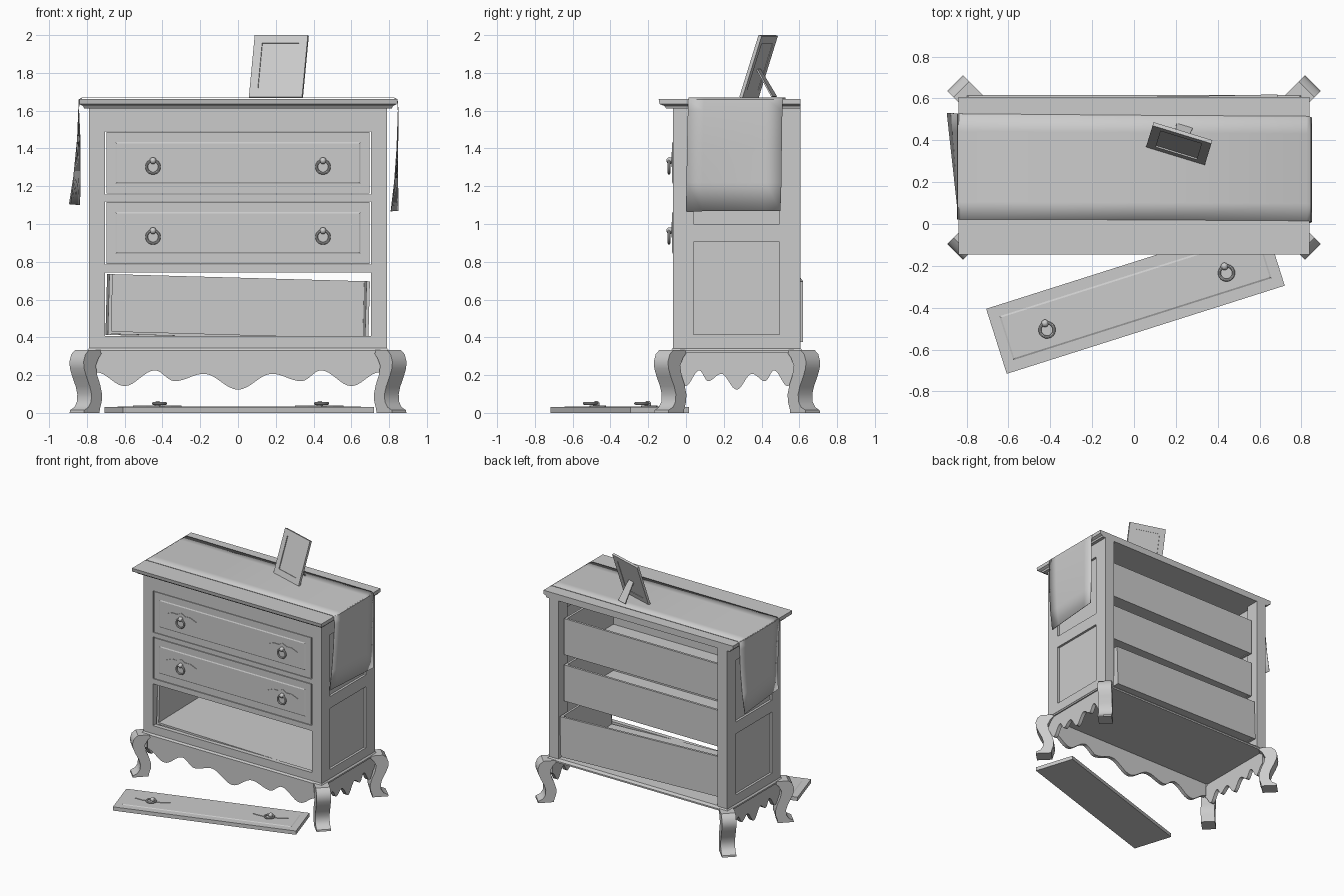
import bpy, bmesh, math
from mathutils import Matrix, Vector

if "Cube" in bpy.data.objects:
    bpy.data.objects.remove(bpy.data.objects["Cube"])

T = Matrix.Translation
def R(deg, axis): return Matrix.Rotation(math.radians(deg), 4, axis)
I = Matrix.Identity(4)

grey = bpy.data.materials.new("plain_grey")
grey.diffuse_color = (0.6, 0.6, 0.6, 1)
grey.use_nodes = True
grey.node_tree.nodes["Principled BSDF"].inputs["Base Color"].default_value = grey.diffuse_color


def finish(name, bm, M=I, smooth=False, recalc=True):
    if recalc:
        bmesh.ops.recalc_face_normals(bm, faces=bm.faces[:])
    me = bpy.data.meshes.new(name)
    bm.to_mesh(me)
    bm.free()
    me.materials.append(grey)
    if smooth:
        for p in me.polygons:
            p.use_smooth = True
        me.set_sharp_from_angle(angle=math.radians(35))
    ob = bpy.data.objects.new(name, me)
    ob.matrix_world = M
    bpy.context.collection.objects.link(ob)
    return ob


def loft(name, rings, M=I, smooth=False):
    """Skin closed rings of points and cap both ends."""
    bm = bmesh.new()
    vs = [[bm.verts.new(p) for p in r] for r in rings]
    n = len(vs[0])
    for a, b in zip(vs, vs[1:]):
        for i in range(n):
            bm.faces.new((a[i], a[(i + 1) % n], b[(i + 1) % n], b[i]))
    bm.faces.new(vs[0])
    bm.faces.new(vs[-1])
    return finish(name, bm, M, smooth)


def rect(x0, x1, y0, y1, z):
    return [(x0, y0, z), (x1, y0, z), (x1, y1, z), (x0, y1, z)]


def box(name, x0, x1, y0, y1, z0, z1, M=I):
    return loft(name, [rect(x0, x1, y0, y1, z0), rect(x0, x1, y0, y1, z1)], M)


def prism(name, pts, y0, y1, M=I, smooth=False):
    return loft(name, [[(x, y, z) for x, z in pts] for y in (y0, y1)], M, smooth)


CY = 0.268                      # depth centre of the cabinet
F, B = -0.07, 0.606             # front and back planes

# Top board with moulded edge, and base board
loft("top_board", [rect(-x, x, y, B, z) for x, y, z in
     [(.815, -.105, 1.612), (.82, -.115, 1.625), (.84, -.14, 1.635), (.84, -.145, 1.663)]])
loft("base_board", [rect(-x, x, CY - y, CY + y, z) for x, y, z in
     [(.80, .348, .318), (.80, .348, .33), (.785, .335, .348)]])

# Corner posts, side rails and recessed side panels
for s, side in ((-1, "left"), (1, "right")):
    def sbox(name, a, b, *r):
        box(f"{side}_{name}", min(s * a, s * b), max(s * a, s * b), *r)
    sbox("front_post", .705, .79, F, .04, .34, 1.615)
    sbox("back_post", .705, .79, .495, B, .34, 1.615)
    for i, (z0, z1) in enumerate([(.34, .415), (.905, 1.0), (1.495, 1.615)]):
        sbox(f"side_rail_{i}", .74, .79, .04, .495, z0, z1)
    sbox("side_panel", .75, .772, .04, .495, .41, 1.5)

# Front rails between drawers
for i, (z0, z1) in enumerate([(.34, .408), (.743, .785), (1.12, 1.157), (1.49, 1.615)]):
    box(f"front_rail_{i}", -.705, .705, F, -.035, z0, z1)

# Scalloped aprons on the front and both sides
half = [(0, .123), (.18, .207), (.335, .168), (.44, .225), (.6, .142), (.75, .215)]
wave = []
for (x0, z0), (x1, z1) in zip(half, half[1:]):
    for k in range(8):
        t = k / 8
        wave.append((x0 + (x1 - x0) * t, z0 + (z1 - z0) * (1 - math.cos(math.pi * t)) / 2))
wave.append(half[-1])
wave = [(-x, z) for x, z in wave[:0:-1]] + wave


def apron(name, k, M):
    pts = [(x * k, z) for x, z in wave]
    prism(name, pts + [(.75 * k, .33), (-.75 * k, .33)], 0, .03, M, True)


apron("front_apron", 1.0, T((0, F - .005, 0)))
apron("right_apron", .45, T((.79, CY, 0)) @ R(90, 'Z'))
apron("left_apron", .45, T((-.79, CY, 0)) @ R(-90, 'Z'))

# Cabriole legs: profile along the diagonal, extruded sideways
leg = [(.05, .333), (.078, .31), (.092, .27), (.088, .235), (.07, .19), (.045, .14), (.033, .1),
       (.035, .06), (.055, .03), (.088, .014), (.09, 0), (-.028, 0), (-.03, .02), (-.044, .06),
       (-.046, .1), (-.032, .15), (-.01, .2), (0, .25), (-.02, .29), (-.06, .333)]
for x, y, a, name in [(.79, F, -45, "front_right"), (-.79, F, -135, "front_left"),
                      (.79, B, 45, "back_right"), (-.79, B, 135, "back_left")]:
    prism(name + "_leg", leg, -.053, .053, T((x, y + .002, 0)) @ R(a, 'Z'), True)


# Drawer front with two ring pulls; local origin at centre of its outer face
def drawer_front(name, M):
    w, h = .697, .163
    box(name, -w, w, 0, .03, -h, h, M)
    loft(name + "_field", [[(x * a, y, z * b) for x, z in [(-1, -1), (1, -1), (1, 1), (-1, 1)]]
                           for a, b, y in [(.65, .112, .001), (.64, .102, -.004)]], M)
    plate = [(-.135, .005), (-.08, .028), (-.035, .026), (0, .045), (.035, .026), (.08, .028),
             (.135, .005), (.07, -.014), (.035, -.016), (0, -.035), (-.035, -.016), (-.07, -.014)]
    for s, tag in ((-1, "left"), (1, "right")):
        H = M @ T((s * .45, 0, .012))
        prism(f"{name}_{tag}_plate", plate, -.008, .001, H)
        bm = bmesh.new()
        bmesh.ops.create_uvsphere(bm, u_segments=12, v_segments=8, radius=.018)
        finish(f"{name}_{tag}_knob", bm, H @ T((0, -.016, 0)), True)
        bm = bmesh.new()            # ring swept around the pull centre
        nu, nv = 24, 8
        g = []
        for i in range(nu):
            u = 2 * math.pi * i / nu
            row = []
            for j in range(nv):
                v = 2 * math.pi * j / nv
                r = .034 + .007 * math.cos(v)
                row.append(bm.verts.new((r * math.cos(u), .007 * math.sin(v), r * math.sin(u))))
            g.append(row)
        for i in range(nu):
            for j in range(nv):
                p, q = (i + 1) % nu, (j + 1) % nv
                bm.faces.new((g[i][j], g[p][j], g[p][q], g[i][q]))
        finish(f"{name}_{tag}_ring", bm, H @ T((0, -.02, -.033)), True)


# Open drawer box behind a front; local origin at the front bottom centre
def drawer_box(name, depth, h, M):
    box(name + "_left_side", -.69, -.672, 0, depth, 0, h, M)
    box(name + "_right_side", .672, .69, 0, depth, 0, h, M)
    box(name + "_back", -.69, .69, depth - .018, depth, 0, h, M)
    box(name + "_floor", -.672, .672, 0, depth - .018, .005, .02, M)


for zc, name in ((1.3235, "top_drawer"), (.9525, "middle_drawer")):
    drawer_front(name + "_front", T((0, F, zc)))
    drawer_box(name, .60, .29, T((0, F + .03, zc - .155)))
# Bottom drawer is askew and its front lies on the floor
drawer_box("bottom_drawer", .64, .322, T((0, F + .036, .394)) @ R(1.1, 'Z') @ R(1.6, 'Y'))
drawer_front("fallen_drawer_front", T((.007, -.35, .03)) @ R(17.6, 'Z') @ R(-90, 'X'))

# Cloth runner: front and back edge paths skinned together
front = [(-.84, 1.10, .03), (-.837, 1.25, .03), (-.838, 1.45, .025), (-.845, 1.6, .022),
         (-.843, 1.66, .022), (-.825, 1.67, .022), (0, 1.67, .02), (.825, 1.67, .015),
         (.845, 1.66, .012), (.85, 1.6, .01), (.843, 1.4, .005), (.83, 1.22, .003), (.812, 1.067, .003)]
back = [(-.895, 1.105, .53), (-.872, 1.25, .53), (-.852, 1.45, .528), (-.846, 1.6, .527),
        (-.843, 1.66, .527), (-.825, 1.67, .527), (0, 1.67, .52), (.825, 1.67, .515),
        (.845, 1.66, .512), (.85, 1.6, .51), (.848, 1.4, .507), (.848, 1.22, .505), (.85, 1.07, .5)]
bm = bmesh.new()
rows = []
for a, b in zip(front, back):
    p, q = Vector((a[0], a[2], a[1])), Vector((b[0], b[2], b[1]))
    rows.append([bm.verts.new(p.lerp(q, k / 6)) for k in range(7)])
for a, b in zip(rows, rows[1:]):
    for k in range(6):
        bm.faces.new((a[k], b[k], b[k + 1], a[k + 1]))
cloth = finish("cloth_runner", bm, smooth=True)
cloth.modifiers.new("thickness", 'SOLIDIFY').thickness = .004

# Picture frame leaning back on a strut
P = T((.198, .325, 1.672)) @ R(-17, 'Z')
L = P @ R(-18, 'X')
w, h, m = .147, .346, .045
box("frame_left", -w, -w + m, 0, .018, 0, h, L)
box("frame_right", w - m, w, 0, .018, 0, h, L)
box("frame_bottom", -w + m, w - m, 0, .018, 0, m, L)
box("frame_top", -w + m, w - m, 0, .018, h - m, h, L)
box("frame_picture", -w + m, w - m, .007, .015, m, h - m, L)
prism("frame_strut", [(-.04, 0), (.04, 0), (.028, .17), (-.028, .17)], 0, .008,
      P @ T((0, .145, 0)) @ R(31, 'X'))
